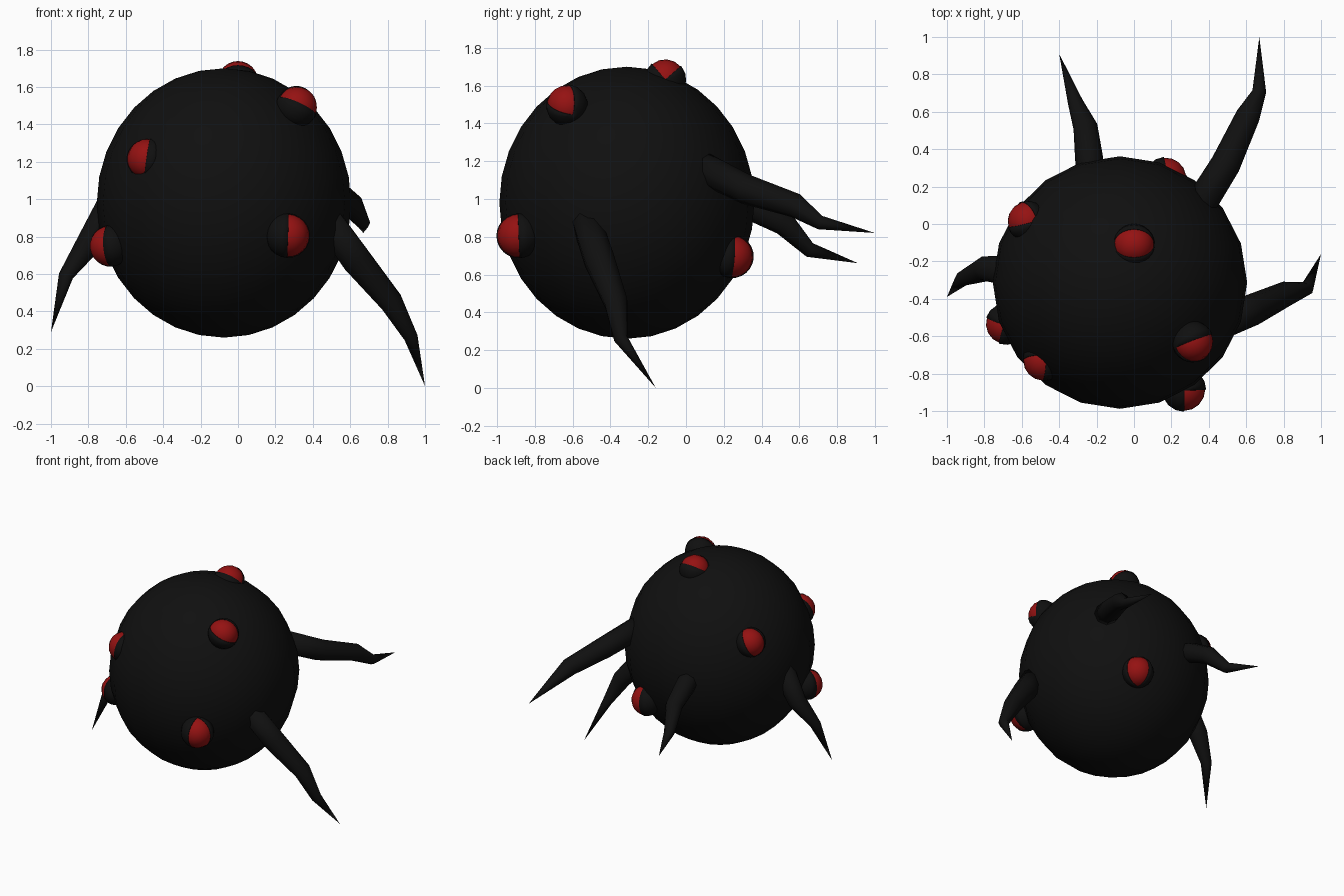
import bpy, bmesh, math
from mathutils import Vector, Matrix

if "Cube" in bpy.data.objects:
    bpy.data.objects.remove(bpy.data.objects["Cube"])


def material(name, rgb):
    m = bpy.data.materials.new(name)
    m.diffuse_color = (*rgb, 1)
    m.use_nodes = True
    m.node_tree.nodes["Principled BSDF"].inputs["Base Color"].default_value = m.diffuse_color
    return m


BLACK = material("soot black", (0.005, 0.005, 0.005))
RED = material("deep red", (0.3, 0.006, 0.006))


def finish(bm, name, mat, matrix=Matrix()):
    bmesh.ops.recalc_face_normals(bm, faces=bm.faces)
    for f in bm.faces:
        f.smooth = True
    me = bpy.data.meshes.new(name)
    bm.to_mesh(me)
    bm.free()
    me.materials.append(mat)
    ob = bpy.data.objects.new(name, me)
    ob.matrix_world = matrix
    bpy.context.collection.objects.link(ob)
    return ob


# Round body
bm = bmesh.new()
bmesh.ops.create_uvsphere(bm, u_segments=20, v_segments=16, radius=1)
finish(bm, "body", BLACK, Matrix.Translation((-0.075, -0.313, 0.98))
       @ Matrix.Diagonal((0.68, 0.675, 0.72, 1)))


# Eye: red ball with two lids leaving a wedge-shaped opening around the gaze
def eye(i, centre, gaze, axis, r):
    x = Vector(gaze).normalized()
    z = Vector(axis)
    z = (z - x * z.dot(x)).normalized()
    y = z.cross(x)
    frame = Matrix((x, y, z)).transposed().to_4x4()
    frame.translation = centre

    bm = bmesh.new()
    bmesh.ops.create_uvsphere(bm, u_segments=16, v_segments=12, radius=r)
    finish(bm, f"eyeball_{i}", RED, frame)

    bm = bmesh.new()
    bmesh.ops.create_uvsphere(bm, u_segments=16, v_segments=12, radius=r * 1.04)
    opening = [f for f in bm.faces
               if abs(math.atan2(f.calc_center_median().y,
                                 f.calc_center_median().x)) < math.radians(45)]
    bmesh.ops.delete(bm, geom=opening, context='FACES')
    lid = finish(bm, f"eyelids_{i}", BLACK, frame)
    s = lid.modifiers.new("thickness", 'SOLIDIFY')
    s.thickness = r * 0.06


EYES = [
    # centre, gaze, lid hinge axis, radius
    ((0.0, -0.11, 1.632), (0, 0.08, 1), (1, 0, 0), 0.107),
    ((0.315, -0.63, 1.495), (0.54, -0.5, 0.68), (0.81, 0.32, -0.49), 0.107),
    ((-0.485, -0.73, 1.215), (-0.7, -0.65, 0.3), (0.12, 0.25, 0.95), 0.107),
    ((-0.685, -0.535, 0.75), (-0.85, -0.42, -0.1), (0, 0, 1), 0.107),
    ((0.267, -0.885, 0.805), (0.7, -0.7, -0.05), (0, 0, 1), 0.114),
    ((0.17, 0.245, 0.695), (0.6, 0.75, -0.1), (0, 0, 1), 0.11),
    ((-0.57, 0.015, 1.26), (-0.75, 0.45, 0.4), (0.2, 0.2, 1), 0.105),
]
for i, e in enumerate(EYES, 1):
    eye(i, *e)


# Leg: tapered bent spike swept along a short path of (x, y, z, radius)
def leg(name, path, sides=8):
    bm = bmesh.new()
    pts = [Vector(p[:3]) for p in path]
    rings = []
    for k, p in enumerate(path[:-1]):
        d = (pts[k + 1] - pts[max(k - 1, 0)]).normalized()
        u = d.cross(Vector((0, 0, 1))).normalized()
        v = d.cross(u)
        rings.append([bm.verts.new(pts[k] + p[3] * (
            u * math.cos(2 * math.pi * j / sides)
            + v * math.sin(2 * math.pi * j / sides))) for j in range(sides)])
    tip = bm.verts.new(pts[-1])
    bm.faces.new(rings[0])
    for j in range(sides):
        n = (j + 1) % sides
        for a, b in zip(rings, rings[1:]):
            bm.faces.new((a[j], a[n], b[n], b[j]))
        bm.faces.new((rings[-1][j], rings[-1][n], tip))
    finish(bm, name, BLACK)


leg("front_right_leg", [(0.48, -0.53, 0.89, 0.08), (0.63, -0.46, 0.68, 0.085),
                        (0.82, -0.37, 0.45, 0.066), (0.925, -0.345, 0.26, 0.037),
                        (1.0, -0.16, 0.0, 0)])
leg("left_leg", [(-0.66, -0.25, 1.0, 0.08), (-0.8, -0.24, 0.76, 0.068),
                 (-0.92, -0.295, 0.59, 0.04), (-1.0, -0.39, 0.29, 0)])
leg("back_right_leg", [(0.34, 0.08, 1.17, 0.085), (0.49, 0.32, 1.05, 0.08),
                       (0.61, 0.58, 0.965, 0.065), (0.67, 0.71, 0.875, 0.037),
                       (0.67, 1.0, 0.82, 0)])
leg("back_left_leg", [(-0.23, 0.2, 1.01, 0.07), (-0.24, 0.35, 0.96, 0.075),
                      (-0.26, 0.52, 0.87, 0.065), (-0.315, 0.655, 0.73, 0.04),
                      (-0.4, 0.91, 0.66, 0)])
